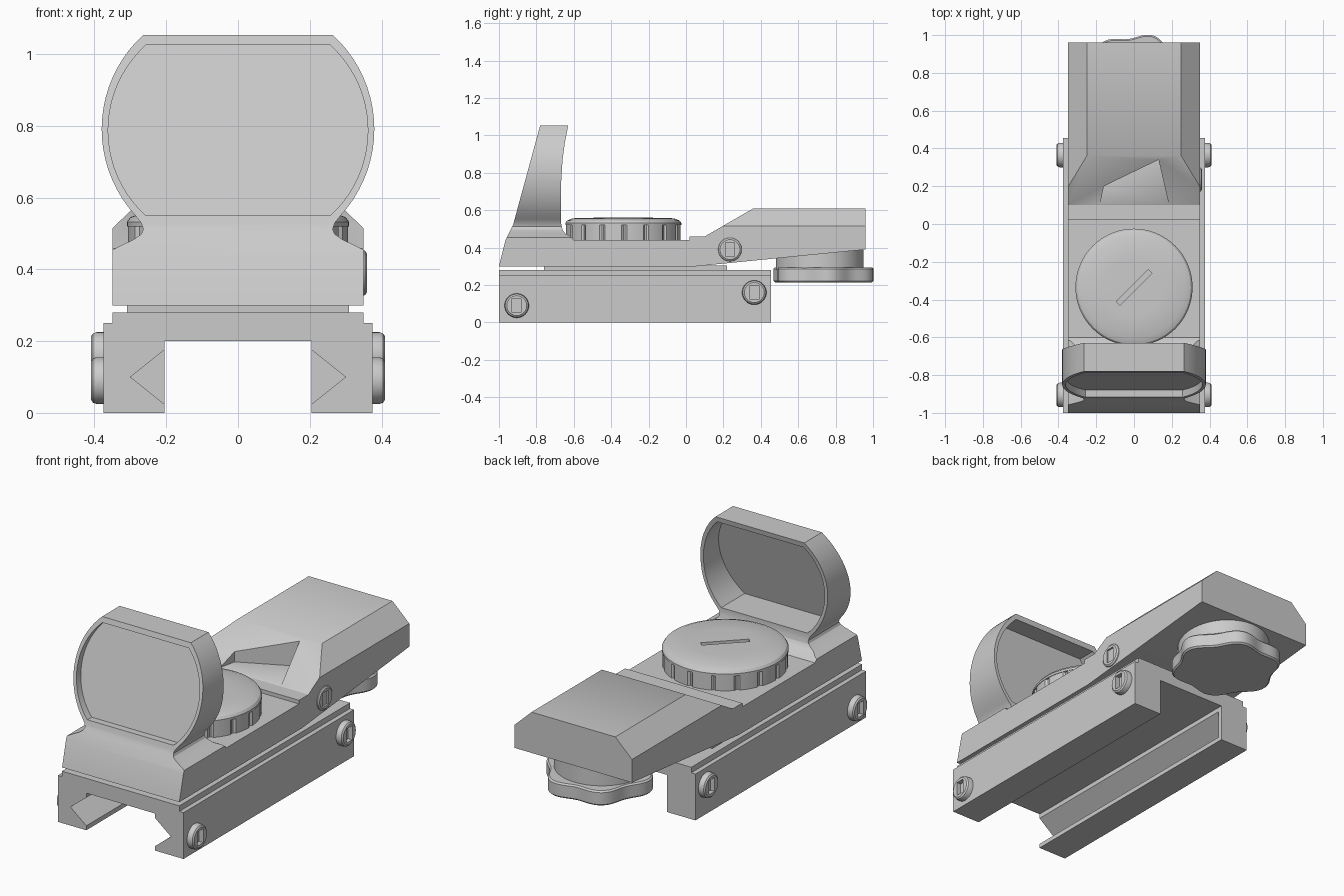
import bpy, bmesh, math
from mathutils import Matrix

if "Cube" in bpy.data.objects:
    bpy.data.objects.remove(bpy.data.objects["Cube"])


def make(name, loops):
    """Skin a stack of matching closed loops and cap both ends."""
    bm = bmesh.new()
    rows = [[bm.verts.new(p) for p in loop] for loop in loops]
    n = len(rows[0])
    for a, b in zip(rows, rows[1:]):
        for i in range(n):
            j = (i + 1) % n
            bm.faces.new((a[i], a[j], b[j], b[i]))
    bm.faces.new(rows[0][::-1])
    bm.faces.new(rows[-1])
    bmesh.ops.recalc_face_normals(bm, faces=bm.faces)
    mesh = bpy.data.meshes.new(name)
    bm.to_mesh(mesh)
    bm.free()
    ob = bpy.data.objects.new(name, mesh)
    bpy.context.collection.objects.link(ob)
    return ob


def prism(name, pts, axis, a, b):
    """Extrude a 2D profile along x (y,z), y (x,z) or z (x,y)."""
    place = {'x': lambda p, t: (t, p[0], p[1]),
             'y': lambda p, t: (p[0], t, p[1]),
             'z': lambda p, t: (p[0], p[1], t)}[axis]
    return make(name, [[place(p, t) for p in pts] for t in (a, b)])


def stack(name, outline, layers, matrix):
    """Scaled copies of an outline at given heights, placed by a matrix."""
    ob = make(name, [[(x * s, y * s, z) for x, y in outline] for s, z in layers])
    ob.data.transform(matrix)
    return ob


def boolean(ob, cutter, op='DIFFERENCE'):
    mod = ob.modifiers.new("cut", 'BOOLEAN')
    mod.operation, mod.solver, mod.object = op, 'EXACT', cutter
    bpy.context.view_layer.objects.active = ob
    bpy.ops.object.modifier_apply(modifier=mod.name)
    bpy.data.objects.remove(cutter)
    return ob


def polar(n, radius):
    return [(radius(t) * math.cos(t), radius(t) * math.sin(t))
            for t in (2 * math.pi * i / n for i in range(n))]


def mirrored(right):
    return right + [(-x, z) for x, z in reversed(right)]


def arc(cx, cz, r, half, n=20):
    """Bulging right side of the window, bottom to top."""
    a = math.asin(half / r)
    return [(cx + r * math.cos(t), cz + r * math.sin(t))
            for t in (-a + 2 * a * i / n for i in range(n + 1))]


# Rail clamp with open channel and V-shaped side grooves
rail = prism("rail_clamp", mirrored([(.205, .2), (.205, 0), (.375, 0), (.375, .25),
                                     (.35, .25), (.35, .28)])[::-1], 'y', -1, .455)
for s in (-1, 1):
    boolean(rail, prism("groove", [(s * .2, .18), (s * .3, .1), (s * .2, .02)],
                        'y', -1.01, .43))

# Spacer between clamp and body
prism("spacer_plate", mirrored([(.31, .275), (.31, .305)]), 'y', -.76, .22)

# Main body
prism("main_body", [(-.7, .30), (.05, .30), (.96, .39), (.96, .46), (.02, .46),
                    (.02, .44), (-.7, .44)], 'x', -.35, .35)

# Lens head: front outline intersected with side profile, then window cut
outline = mirrored([(.35, .25), (.35, .455), (.29, .484), (.27, .498), (.264, .512),
                    (.27, .53)] + arc(.024, .791, .356, .262)[1:])
side = [(-1.012, .25), (-1, .30), (-.965, .44), (-.925, .52), (-.767, 1.1), (-.62, 1.1),
        (-.63, 1.053), (-.648, .96), (-.66, .87), (-.667, .76), (-.668, .53),
        (-.66, .495), (-.645, .475), (-.62, .462), (-.60, .44), (-.60, .25)]
head = boolean(prism("lens_head", outline, 'y', -1.1, -.5),
               prism("side", side, 'x', -.5, .5), 'INTERSECT')
boolean(head, prism("floor_trim", [(-1.2, .2), (-.4, .2), (-.4, .30), (-1.2, .30)],
                    'x', -.6, .6))
window = mirrored(arc(.041, .7875, .321, .2375))
boolean(head, prism("opening", window, 'y', -1.2, -.4))

# Tilted glass pane
make("glass_pane", [[(x * 1.01, -.88 + (z - .55) * .274 + d, .7875 + (z - .7875) * 1.01)
                     for x, z in window] for d in (0, .012)])

# Emitter hood with chamfered sides, sloped nose and notch
hood = boolean(
    prism("emitter_hood", mirrored([(.35, .46), (.35, .515), (.25, .61)]), 'y', 0, .96),
    prism("slope", [(-.004, .40), (.447, .66), (1.1, .66), (1.1, .40)], 'x', -.5, .5),
    'INTERSECT')
boolean(hood, prism("notch", [(-.16, .2), (-.185, .08), (.19, .08), (.13, .34)],
                    'z', .462, .7))

# Battery cap with grooved edge, crowned top and coin slot
T = Matrix.Translation((0, -.335, 0))
grip = polar(192, lambda t: .298 if (t * 16 / (2 * math.pi)) % 1 < .12 else .307)
stack("cap_grip", grip, [(1, .43), (1, .527)], T)
cap = stack("cap_top", polar(96, lambda t: .31),
            [(1, .52), (1, .532), (.97, .545), (.87, .557), (.5, .56)], T)
slot = prism("slot", [(-.12, -.014), (.12, -.014), (.12, .014), (-.12, .014)], 'z', .545, .6)
slot.data.transform(T @ Matrix.Rotation(math.radians(45), 4, 'Z'))
boolean(cap, slot)

# Brightness dial under the rear
D = Matrix.Translation((0, .735, 0))
lobes = polar(96, lambda t: .264 + .018 * math.cos(6 * (t - math.radians(67))))
stack("dial_knob", lobes, [(.97, .215), (1, .223), (1, .287), (.97, .295)], D)
stack("dial_neck", polar(64, lambda t: .235), [(1, .28), (1, .41)],
      Matrix.Translation((0, .715, 0)))

# Side screws with rectangular sockets
def screw(name, sign, x, y, z):
    m = Matrix.Translation((sign * x, y, z)) @ Matrix.Rotation(sign * math.pi / 2, 4, 'Y')
    ob = stack(name, polar(40, lambda t: .065),
               [(1, -.05), (1, -.016), (.95, -.006), (.82, 0)], m)
    socket = prism("socket", [(-.038, -.024), (.038, -.024), (.038, .024), (-.038, .024)],
                   'z', -.025, .02)
    socket.data.transform(m)
    boolean(ob, socket)


for s, tag in ((-1, "left"), (1, "right")):
    screw("front_clamp_screw_" + tag, s, .41, -.905, .09)
    screw("rear_clamp_screw_" + tag, s, .41, .365, .16)
screw("windage_screw", 1, .36, .235, .39)

# Smooth curved surfaces, keep edges crisp
for ob in bpy.context.scene.objects:
    ob.select_set(True)
    bpy.context.view_layer.objects.active = ob
bpy.ops.object.shade_smooth_by_angle(angle=math.radians(30))
